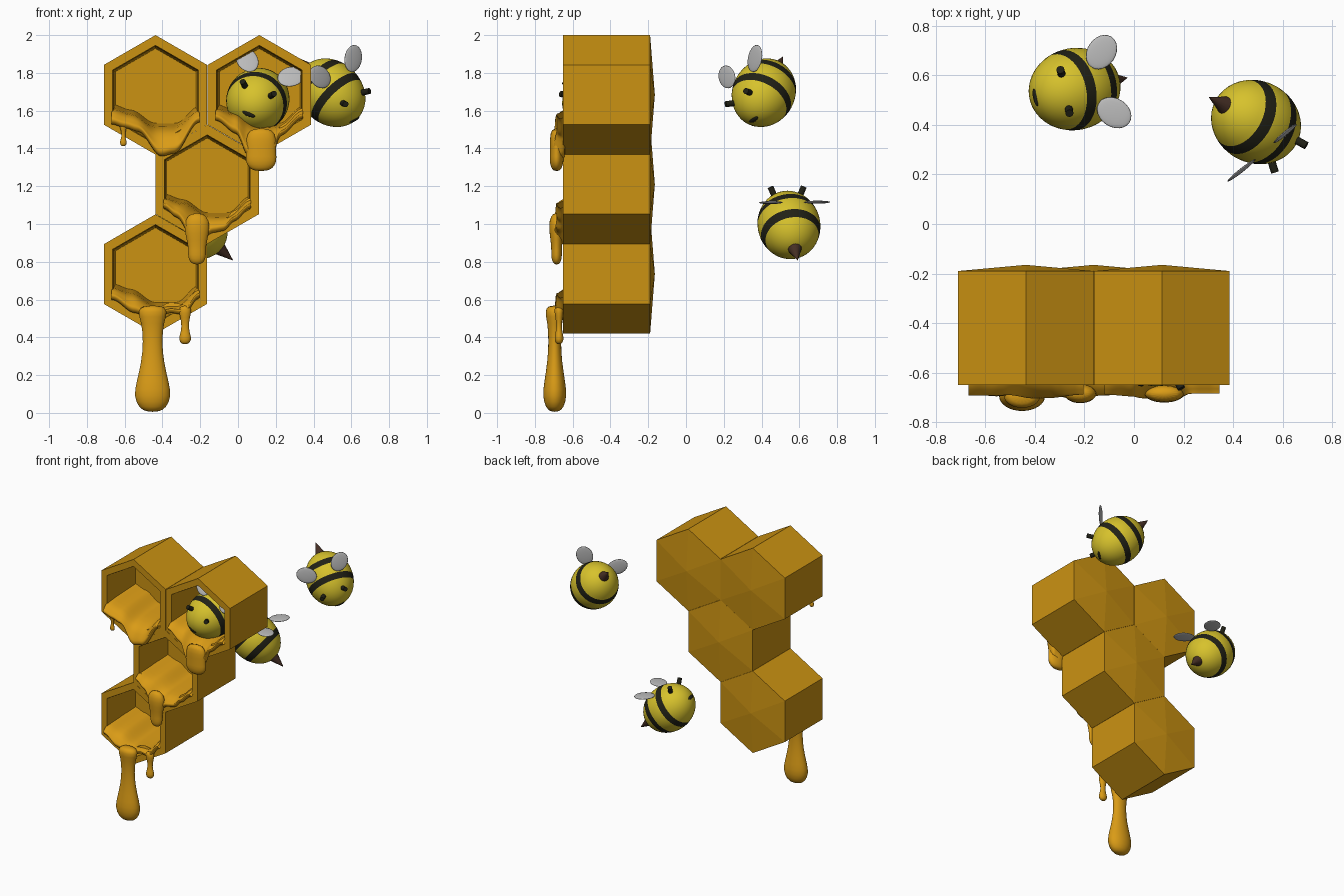
import bpy, bmesh, math
from mathutils import Matrix, Vector

if "Cube" in bpy.data.objects:
    bpy.data.objects.remove(bpy.data.objects["Cube"])


def material(name, rgb):
    m = bpy.data.materials.new(name)
    m.use_nodes = True
    m.diffuse_color = (*rgb, 1)
    m.node_tree.nodes["Principled BSDF"].inputs["Base Color"].default_value = (*rgb, 1)
    return m


WAX = material("wax gold", (0.60, 0.29, 0.006))
HONEY = material("honey amber", (0.70, 0.33, 0.008))
YELLOW = material("bee yellow", (0.68, 0.54, 0.025))
BLACK = material("stripe black", (0.015, 0.015, 0.008))
BROWN = material("sting brown", (0.06, 0.028, 0.018))
GREY = material("wing grey", (0.5, 0.5, 0.5))


def finish(bm, name, mats, smooth=True, subsurf=0):
    bmesh.ops.recalc_face_normals(bm, faces=bm.faces)
    for f in bm.faces:
        f.smooth = smooth
    me = bpy.data.meshes.new(name)
    bm.to_mesh(me)
    bm.free()
    for m in mats:
        me.materials.append(m)
    ob = bpy.data.objects.new(name, me)
    bpy.context.collection.objects.link(ob)
    if subsurf:
        mod = ob.modifiers.new("Subdivision", 'SUBSURF')
        mod.levels = mod.render_levels = subsurf
    return ob


def bridge(bm, a, b, closed=True):
    n = len(a)
    for i in range(n if closed else n - 1):
        j = (i + 1) % n
        bm.faces.new((a[i], a[j], b[j], b[i]))


# Honeycomb cells: hexagonal cups with a slightly domed back
FRONT, BACK, FLOOR, R = -0.65, -0.19, -0.32, 0.316
APO = R * math.cos(math.pi / 6)


def cell(name, cx, cz):
    bm = bmesh.new()

    def ring(r, y):
        return [bm.verts.new((cx + r * math.sin(k * math.pi / 3), y,
                              cz + r * math.cos(k * math.pi / 3))) for k in range(6)]
    rings = [ring(R, BACK), ring(R, FRONT), ring(0.262, FRONT),
             ring(0.256, FRONT + 0.03), ring(0.245, FLOOR)]
    for a, b in zip(rings, rings[1:]):
        bridge(bm, a, b)
    bm.faces.new(rings[-1])
    tip = bm.verts.new((cx, BACK + 0.025, cz))
    for k in range(6):
        bm.faces.new((rings[0][k], rings[0][(k + 1) % 6], tip))
    finish(bm, name, [WAX], smooth=False)


def interp(pts, x):
    if x <= pts[0][0]:
        return pts[0][1]
    for (x0, z0), (x1, z1) in zip(pts, pts[1:]):
        if x <= x1:
            t = (x - x0) / (x1 - x0)
            return z0 + (z1 - z0) * t * t * (3 - 2 * t)
    return pts[-1][1]


# Honey pool: slopes from the cell floor to the rim, then hangs over it
def pool(name, cx, cz, top, bottom):
    bm = bmesh.new()
    columns = []
    n = 32
    for i in range(n + 1):
        x = -0.232 + 0.464 * i / n
        t, b = interp(top, x), interp(bottom, x)
        b = min(b, t - 0.05)
        lip = t - 0.3 * (t - b)
        over = 0.025 + 0.035 * min(1, (t - b) / 0.17)
        path = [(FLOOR + 0.01, t), (-0.45, t - 0.01), (-0.58, t - 0.02),
                (FRONT - 0.2 * over, lip), (FRONT - 0.7 * over, (lip + b) / 2),
                (FRONT - over, b + 0.035), (FRONT - 0.7 * over, b + 0.004),
                (FRONT + 0.004, b), (FRONT + 0.01, b + 0.06)]
        columns.append([bm.verts.new((cx + x, y, cz + z)) for y, z in path])
    for a, b in zip(columns, columns[1:]):
        bridge(bm, a, b, closed=False)
    ob = finish(bm, name, [HONEY], subsurf=1)
    return ob


# Hanging drop: turned profile of (height, radius), flattened front to back
def drip(name, x, y, profile, flat=0.65):
    bm = bmesh.new()
    rings = []
    for z, r in profile:
        rings.append([bm.verts.new((x + r * math.cos(a), y + flat * r * math.sin(a), z))
                      for a in (k * math.tau / 16 for k in range(16))])
    for a, b in zip(rings, rings[1:]):
        bridge(bm, a, b)
    bm.faces.new(rings[0])
    bm.faces.new(rings[-1])
    finish(bm, name, [HONEY], subsurf=1)


LEFT, MID, RIGHT = -0.437, -0.163, 0.113
ROWS = (1.684, 1.21, 0.735)
for name, x, z in (("upper_right_cell", LEFT, ROWS[0]), ("upper_left_cell", RIGHT, ROWS[0]),
                   ("middle_cell", MID, ROWS[1]), ("lower_cell", LEFT, ROWS[2])):
    cell(name, x, z)

WAVE = [(-0.23, -0.05), (-0.13, -0.08), (0.0, -0.15), (0.11, -0.15), (0.23, -0.06)]
pool("upper_right_honey", LEFT, ROWS[0], WAVE,
     [(-0.23, -0.16), (-0.16, -0.18), (-0.09, -0.2), (0.03, -0.33), (0.1, -0.315), (0.23, -0.15)])
pool("upper_left_honey", RIGHT, ROWS[0], WAVE,
     [(-0.23, -0.14), (-0.12, -0.21), (-0.06, -0.33), (0.01, -0.36), (0.07, -0.33),
      (0.11, -0.22), (0.23, -0.13)])
pool("middle_honey", MID, ROWS[1], WAVE,
     [(-0.23, -0.13), (-0.16, -0.18), (-0.06, -0.33), (0.03, -0.26), (0.09, -0.25), (0.14, -0.2),
      (0.23, -0.13)])
pool("lower_honey", LEFT, ROWS[2], WAVE,
     [(-0.23, -0.14), (-0.11, -0.21), (-0.01, -0.25), (0.08, -0.21), (0.15, -0.22), (0.23, -0.13)])

drip("long_drip", -0.452, -0.695, [(0.005, 0.03), (0.025, 0.075), (0.09, 0.102), (0.16, 0.088),
                                   (0.27, 0.06), (0.38, 0.05), (0.48, 0.06), (0.54, 0.085),
                                   (0.57, 0.05)])
drip("short_drip", -0.28, -0.672, [(0.363, 0.012), (0.375, 0.029), (0.4, 0.034), (0.43, 0.022),
                                   (0.48, 0.018), (0.53, 0.035), (0.57, 0.03)], 0.75)
drip("tiny_drip", -0.607, -0.665, [(1.412, 0.008), (1.42, 0.017), (1.437, 0.019), (1.46, 0.009),
                                   (1.5, 0.012), (1.53, 0.03)], 0.8)
drip("upper_left_drip", 0.122, -0.685, [(1.28, 0.03), (1.295, 0.065), (1.335, 0.088),
                                        (1.38, 0.078), (1.45, 0.085), (1.51, 0.06)], 0.45)
drip("middle_drip", -0.217, -0.685, [(0.785, 0.015), (0.8, 0.04), (0.835, 0.05), (0.88, 0.046),
                                     (0.95, 0.065), (1.02, 0.07), (1.06, 0.03)], 0.6)


# Bee parts live in a frame of left (x), up (y) and forward (z)
def blob(name, matrix, size, mat):
    bm = bmesh.new()
    bmesh.ops.create_uvsphere(bm, u_segments=24, v_segments=12, radius=1)
    bm.transform(matrix @ Matrix.Diagonal((*size, 1)))
    finish(bm, name, [mat])


def cone(name, matrix, start, end, r1, r2, mat):
    start, end = Vector(start), Vector(end)
    way = end - start
    bm = bmesh.new()
    bmesh.ops.create_cone(bm, cap_ends=True, segments=16, radius1=r1, radius2=r2, depth=way.length)
    turn = way.to_track_quat('Z', 'Y').to_matrix().to_4x4()
    bm.transform(matrix @ Matrix.Translation((start + end) / 2) @ turn)
    ob = finish(bm, name, [mat])
    bpy.ops.object.select_all(action='DESELECT')
    bpy.context.view_layer.objects.active = ob
    ob.select_set(True)
    bpy.ops.object.shade_smooth_by_angle(angle=math.radians(40))


def axes(x, y, z, at):
    return Matrix.Translation(at) @ Matrix((x, y, z)).transposed().to_4x4()


BANDS = ((-0.102, -0.056), (0.028, 0.072))


def bee(label, centre, forward, up):
    f = Vector(forward).normalized()
    side = Vector(up).cross(f).normalized()
    frame = axes(side, f.cross(side), f, centre)
    # striped body, cut at the edges of each band
    bm = bmesh.new()
    bmesh.ops.create_uvsphere(bm, u_segments=40, v_segments=24, radius=1)
    bm.transform(Matrix.Diagonal((0.166, 0.166, 0.2, 1)))
    for h in (h for band in BANDS for h in band):
        bmesh.ops.bisect_plane(bm, geom=bm.verts[:] + bm.edges[:] + bm.faces[:],
                               plane_co=(0, 0, h), plane_no=(0, 0, 1))
    for face in bm.faces:
        h = face.calc_center_median().z
        face.material_index = int(any(a < h < b for a, b in BANDS))
    bm.transform(frame)
    finish(bm, label + "_body", [YELLOW, BLACK])
    cone(label + "_sting", frame, (0, 0, -0.185), (0, 0, -0.287), 0.04, 0.001, BROWN)
    blob(label + "_mouth", frame @ Matrix.Translation((0, -0.02, 0.195)), (0.036, 0.013, 0.008), BLACK)
    normal, rear = Vector((0, 0.757, 0.65)), Vector((0, 0.65, -0.757))
    for s, hand in ((1, "left"), (-1, "right")):
        along = (Vector((s, 0, 0)) + rear).normalized()
        wing = axes(along, normal.cross(along), normal, (s * 0.125, 0.18, -0.026))
        blob(f"{label}_{hand}_wing", frame @ wing, (0.074, 0.058, 0.008), GREY)
        cone(f"{label}_{hand}_antenna", frame, (s * 0.06, 0.075, 0.115),
             (s * 0.09, 0.127, 0.162), 0.016, 0.016, BLACK)


bee("flying_bee", (0.493, 0.412, 1.695), (0.66, -0.35, -0.66), (0.25, -0.72, 0.645))
bee("low_bee", (-0.24, 0.545, 0.995), (-0.74, -0.16, 0.65), (0.64, 0.127, 0.757))
bee("nesting_bee", (0.105, -0.46, 1.657), (-0.217, -0.93, -0.294), (0.285, -0.334, 0.846))
